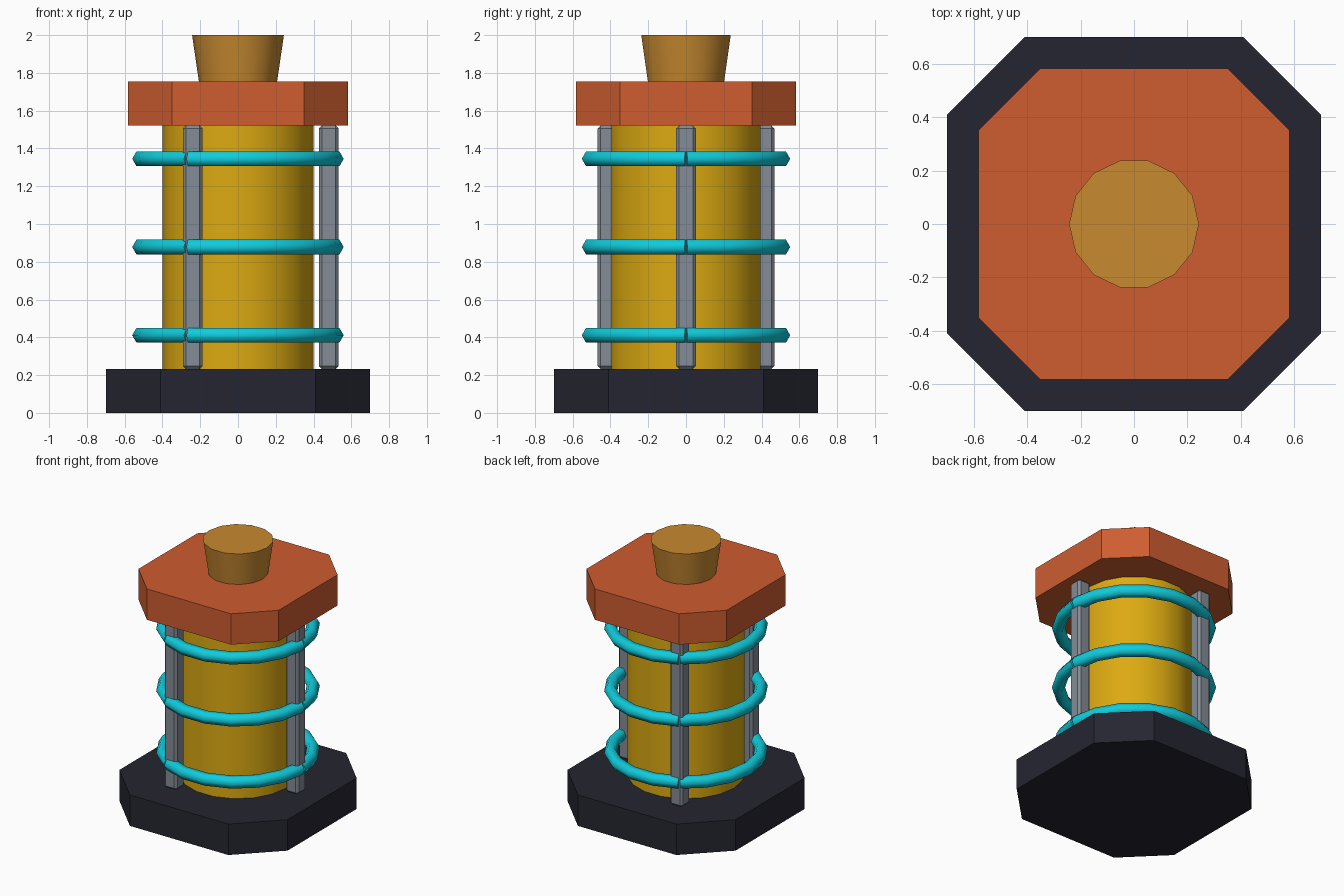
import bpy, bmesh, math
from mathutils import Vector

if "Cube" in bpy.data.objects:
    bpy.data.objects.remove(bpy.data.objects["Cube"])


def mat(name, rgb):
    m = bpy.data.materials.new(name)
    lin = [((c / 255 + 0.055) / 1.055) ** 2.4 if c > 10 else c / 255 / 12.92 for c in rgb]
    m.diffuse_color = (*lin, 1)
    m.use_nodes = True
    m.node_tree.nodes["Principled BSDF"].inputs["Base Color"].default_value = m.diffuse_color
    return m


charcoal = mat("charcoal", (37, 37, 49))
orange = mat("burnt orange", (206, 93, 48))
bronze = mat("bronze", (200, 138, 48))
yellow = mat("golden yellow", (220, 170, 17))
steel = mat("steel grey", (132, 140, 149))
cyan = mat("cyan", (16, 204, 220))


def finish(bm, name, material, smooth=False):
    bmesh.ops.recalc_face_normals(bm, faces=bm.faces)
    me = bpy.data.meshes.new(name)
    bm.to_mesh(me)
    bm.free()
    ob = bpy.data.objects.new(name, me)
    bpy.context.collection.objects.link(ob)
    me.materials.append(material)
    if smooth:
        bpy.ops.object.select_all(action='DESELECT')
        ob.select_set(True)
        bpy.context.view_layer.objects.active = ob
        bpy.ops.object.shade_smooth_by_angle(angle=math.radians(35))
    return ob


def loft(name, rings, material, smooth=False):
    """Skin a list of equal-sized point rings and cap both ends."""
    bm = bmesh.new()
    loops = [[bm.verts.new(p) for p in ring] for ring in rings]
    n = len(loops[0])
    for a, b in zip(loops, loops[1:]):
        for i in range(n):
            j = (i + 1) % n
            bm.faces.new((a[i], a[j], b[j], b[i]))
    bm.faces.new(loops[0][::-1])
    bm.faces.new(loops[-1])
    return finish(bm, name, material, smooth)


def circle(r, z, n):
    return [(r * math.cos(math.tau * i / n), r * math.sin(math.tau * i / n), z) for i in range(n)]


def cut_square(h, c, z):
    return [(h, -c, z), (h, c, z), (c, h, z), (-c, h, z),
            (-h, c, z), (-h, -c, z), (-c, -h, z), (c, -h, z)]


# Base and top plates: squares with cut corners
loft("base_plate", [cut_square(0.70, 0.41, z) for z in (0, 0.233)], charcoal)
loft("top_plate", [cut_square(0.583, 0.35, z) for z in (1.522, 1.754)], orange)

# Core drum and flared knob
loft("core_drum", [circle(0.40, z, 18) for z in (0.233, 1.522)], yellow, True)
loft("knob", [circle(0.207, 1.754, 14), circle(0.243, 2.0, 14)], bronze, True)

# Three bevelled posts around the drum
for k in range(3):
    a = math.tau * k / 3
    bm = bmesh.new()
    bmesh.ops.create_cube(bm, size=1)
    for v in bm.verts:
        v.co = Vector((v.co.x * 0.104, v.co.y * 0.104, v.co.z * 1.29))
    bmesh.ops.bevel(bm, geom=bm.edges[:], offset=0.016, segments=1, affect='EDGES')
    bmesh.ops.translate(bm, verts=bm.verts,
                        vec=(0.48 * math.cos(a), 0.48 * math.sin(a), 0.877))
    finish(bm, f"post_{k + 1}", steel)

# Rings: three hexagonal tube arcs each, running from post to post
STEPS, R, r = 6, 0.515, 0.045
for level, z in enumerate((0.411, 0.878, 1.345)):
    for k in range(3):
        rings = []
        for s in range(STEPS + 1):
            a = math.tau * (k + s / STEPS) / 3
            step = math.tau / 3 / STEPS
            # end sections stand square to their last segment
            t = a + (step / 2 if s == 0 else -step / 2 if s == STEPS else 0)
            centre = Vector((R * math.cos(a), R * math.sin(a), z))
            out = Vector((math.cos(t), math.sin(t), 0))
            rings.append([centre + out * r * math.cos(math.tau * i / 6)
                          + Vector((0, 0, r * math.sin(math.tau * i / 6))) for i in range(6)])
        ob = loft(f"ring_{level + 1}_arc_{k + 1}", rings, cyan)
        # smooth tube sides, flat end caps
        for p in ob.data.polygons:
            p.use_smooth = len(p.vertices) == 4
